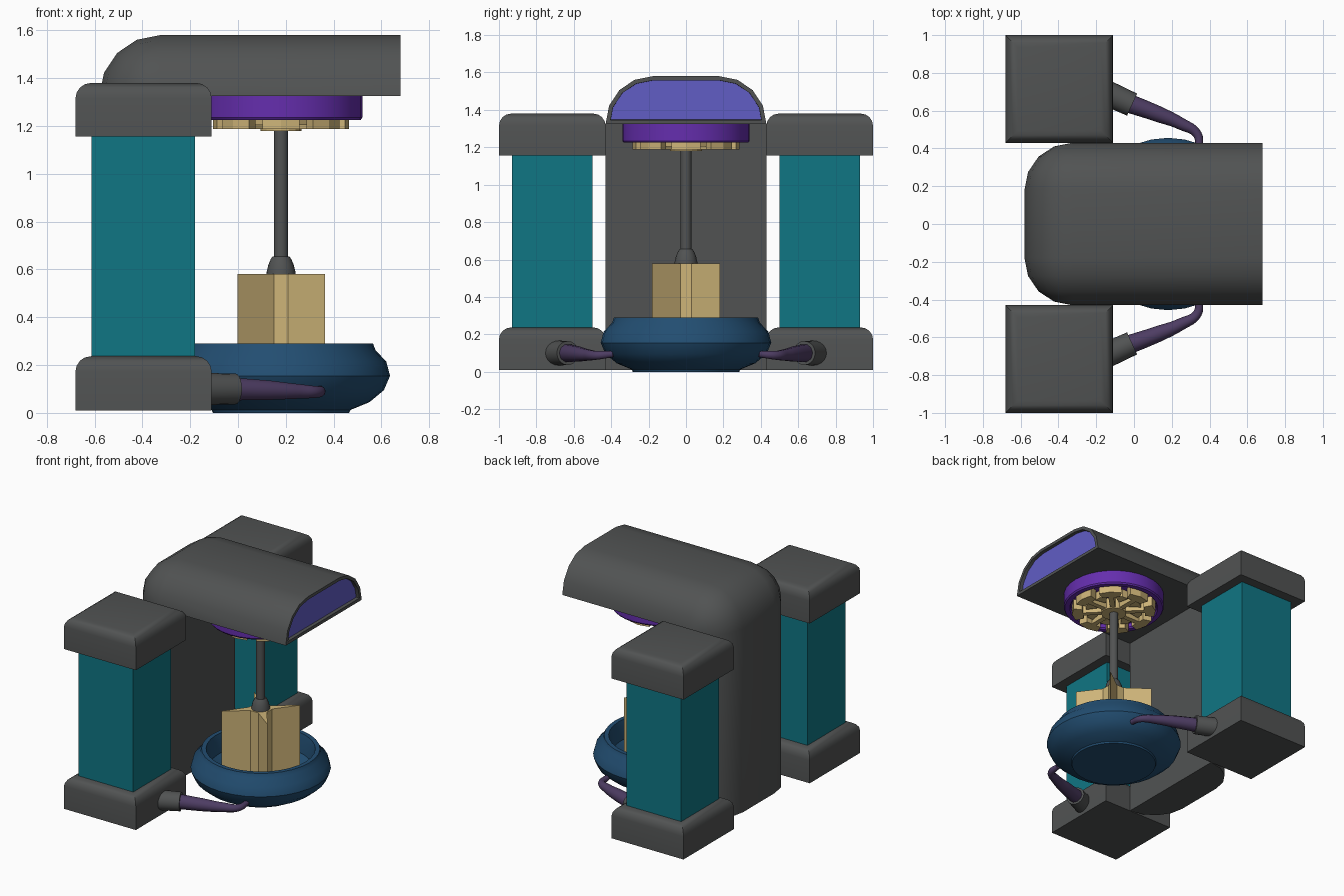
import bpy, bmesh, math
from mathutils import Vector, Matrix

if "Cube" in bpy.data.objects:
    bpy.data.objects.remove(bpy.data.objects["Cube"])


def mat(name, rgb):
    m = bpy.data.materials.new(name)
    m.diffuse_color = (*rgb, 1)
    m.use_nodes = True
    m.node_tree.nodes["Principled BSDF"].inputs["Base Color"].default_value = m.diffuse_color
    return m


GRAY = mat("dark_gray", (0.082, 0.086, 0.086))
TEAL = mat("teal", (0.005, 0.18, 0.23))
PURPLE = mat("purple", (0.13, 0.027, 0.42))
TAN = mat("tan", (0.62, 0.46, 0.19))
NAVY = mat("navy", (0.016, 0.075, 0.165))
VIOLET = mat("screen_violet", (0.12, 0.11, 0.56))
PLUM = mat("plum", (0.075, 0.046, 0.125))
CX = 0.18  # axis of the bowl, rod and dish


def finish(name, bm, *mats, angle=32):
    bmesh.ops.recalc_face_normals(bm, faces=bm.faces)
    me = bpy.data.meshes.new(name)
    bm.to_mesh(me)
    bm.free()
    ob = bpy.data.objects.new(name, me)
    bpy.context.collection.objects.link(ob)
    for m in mats:
        me.materials.append(m)
    smooth(ob, angle)
    return ob


def smooth(ob, angle):
    bpy.ops.object.select_all(action='DESELECT')
    ob.select_set(True)
    bpy.context.view_layer.objects.active = ob
    bpy.ops.object.shade_smooth_by_angle(angle=math.radians(angle))


def block(name, lo, hi, m, bevel=0):
    bm = bmesh.new()
    lo, hi = Vector(lo), Vector(hi)
    bmesh.ops.create_cube(bm, size=1, matrix=Matrix.Translation((lo + hi) / 2) @ Matrix.Diagonal((*(hi - lo), 1)))
    if bevel:  # round only the edges of the top face
        top = [e for e in bm.edges if all(v.co.z > hi.z - 1e-4 for v in e.verts)]
        bmesh.ops.bevel(bm, geom=top, offset=bevel, segments=4, profile=0.5, affect='EDGES')
    return finish(name, bm, m)


def lathe(name, profile, m, n=32):
    """Spin (radius, z) points around the vertical axis at x = CX."""
    bm = bmesh.new()
    vs = [bm.verts.new((CX + r, 0, z)) for r, z in profile]
    es = [bm.edges.new(p) for p in zip(vs, vs[1:])]
    bmesh.ops.spin(bm, geom=vs + es, cent=(CX, 0, 0), axis=(0, 0, 1), angle=2 * math.pi, steps=n)
    bmesh.ops.remove_doubles(bm, verts=bm.verts, dist=1e-4)
    return finish(name, bm, m)


def prism(bm, pts, z0, z1, turn=0):
    """Extrude an outline around the axis at x = CX."""
    rot = Matrix.Rotation(turn, 3, 'Z')
    rings = [[bm.verts.new(rot @ Vector((x, y, z)) + Vector((CX, 0, 0))) for x, y in pts] for z in (z0, z1)]
    bm.faces.new(rings[0])
    bm.faces.new(rings[1])
    for i in range(len(pts)):
        j = (i + 1) % len(pts)
        bm.faces.new((rings[0][i], rings[0][j], rings[1][j], rings[1][i]))


# Body: rounded section running up the back and bent forward into an arm
W, T, P = 0.43, 0.255, Vector((-0.325, 0, 1.325))
section = [(0.18 + 0.25 * math.cos(a), T * math.sin(a)) for a in [i * math.pi / 8 for i in range(5)]]
section += [(-y, w) for y, w in reversed(section)]
frames = [(Vector((P.x, 0, 0.01)), 0)]
frames += [(P, i * math.pi / 8) for i in range(5)]
frames += [(Vector((0.68, 0, P.z)), math.pi / 2)]
bm = bmesh.new()
rings = []
for o, a in frames:
    d = Vector((-math.cos(a), 0, math.sin(a)))
    rings.append([bm.verts.new(o + d * w + Vector((0, y, 0))) for y, w in section])
n = len(section)
for A, B in zip(rings, rings[1:]):
    for i in range(n):
        j = (i + 1) % n
        bm.faces.new((A[i], A[j], B[j], B[i]))
bm.faces.new(rings[0])
front = bm.faces.new(rings[-1])
bmesh.ops.remove_doubles(bm, verts=bm.verts, dist=1e-4)
bmesh.ops.dissolve_degenerate(bm, edges=bm.edges, dist=1e-4)
bmesh.ops.recalc_face_normals(bm, faces=bm.faces)
front = max(bm.faces, key=lambda f: f.calc_center_median().x)
# recessed screen at the end of the arm
bmesh.ops.inset_individual(bm, faces=[front], thickness=0.022, use_even_offset=True)
bmesh.ops.inset_individual(bm, faces=[front], thickness=0.0005, depth=-0.025, use_even_offset=True)
front.material_index = 1
finish("body_arm", bm, GRAY, VIOLET)

# Side pillars with their hoses
for s, side in ((-1, "front"), (1, "back")):
    def yy(a, b):
        return sorted((s * a, s * b))
    y0, y1 = yy(0.43, 1.0)
    block(side + "_pillar_base", (-0.68, y0, 0.01), (-0.11, y1, 0.237), GRAY, 0.065)
    block(side + "_pillar_cap", (-0.68, y0, 1.155), (-0.11, y1, 1.38), GRAY, 0.065)
    y0, y1 = yy(0.5, 0.93)
    block(side + "_pillar_column", (-0.613, y0, 0.23), (-0.18, y1, 1.16), TEAL)

    # collar on the pillar base
    a, b = Vector((-0.17, s * 0.705, 0.1)), Vector((-0.01, s * 0.632, 0.1))
    bm = bmesh.new()
    mtx = Matrix.Translation((a + b) / 2) @ (b - a).to_track_quat('Z', 'Y').to_matrix().to_4x4()
    bmesh.ops.create_cone(bm, cap_ends=True, segments=20, radius1=0.068, radius2=0.064,
                          depth=(b - a).length, matrix=mtx)
    finish(side + "_hose_collar", bm, GRAY)

    # tapering hose that curls in to the bowl
    cu = bpy.data.curves.new(side + "_hose", 'CURVE')
    cu.dimensions = '3D'
    cu.bevel_depth = 1
    cu.bevel_resolution = 3
    cu.use_fill_caps = True
    cu.resolution_u = 6
    sp = cu.splines.new('BEZIER')
    pts = [(-0.03, 0.64, 0.1, 0.05), (0.12, 0.585, 0.095, 0.043), (0.25, 0.53, 0.09, 0.032),
           (0.335, 0.475, 0.088, 0.024), (0.345, 0.39, 0.095, 0.018)]
    sp.bezier_points.add(len(pts) - 1)
    for p, (x, y, z, r) in zip(sp.bezier_points, pts):
        p.co = (x, s * y, z)
        p.radius = r
        p.handle_left_type = p.handle_right_type = 'AUTO'
    ob = bpy.data.objects.new(side + "_hose", cu)
    bpy.context.collection.objects.link(ob)
    cu.materials.append(PLUM)
    bpy.ops.object.select_all(action='DESELECT')
    ob.select_set(True)
    bpy.context.view_layer.objects.active = ob
    bpy.ops.object.convert(target='MESH')
    smooth(bpy.context.view_layer.objects.active, 50)

# Bowl
lathe("bowl", [(0, 0), (0.285, 0), (0.29, 0.012), (0.37, 0.045), (0.43, 0.095), (0.456, 0.155), (0.44, 0.215),
               (0.395, 0.262), (0.385, 0.29), (0.355, 0.29), (0.345, 0.25), (0.335, 0.16), (0.28, 0.11), (0, 0.1)], NAVY)

# Four-pointed core standing in the bowl
bm = bmesh.new()
star = []
for i in range(4):
    c, q = math.cos(i * math.pi / 2), math.sin(i * math.pi / 2)
    for x, y in ((0.07, -0.03), (0.07, 0.03), (0.183, 0.183)):
        star.append((x * c - y * q, x * q + y * c))
prism(bm, star, 0.1, 0.58)
finish("star_core", bm, TAN, angle=20)

# Rod with its bell-shaped foot
lathe("rod", [(0, 0.57), (0.062, 0.57), (0.06, 0.59), (0.053, 0.62), (0.042, 0.645), (0.034, 0.655),
              (0.03, 0.655), (0.03, 1.2), (0, 1.2)], GRAY, 16)

# Dish under the arm
lathe("dish", [(0, 1.33), (0.34, 1.33), (0.34, 1.235), (0.333, 1.225), (0.3, 1.225), (0.292, 1.235),
               (0.292, 1.262), (0, 1.262)], PURPLE)

# Ornament inside the dish: hub, eight spokes with end blocks, eight wedges between
bm = bmesh.new()
for i in range(8):
    t = i * math.pi / 4
    prism(bm, [(0.07, -0.018), (0.21, -0.018), (0.21, -0.06), (0.268, -0.078), (0.285, 0),
               (0.268, 0.078), (0.21, 0.06), (0.21, 0.018), (0.07, 0.018)], 1.188, 1.265, t)
    prism(bm, [(0.115, 0), (0.185, -0.045), (0.2, 0), (0.185, 0.045)], 1.205, 1.265, t + math.pi / 8)
prism(bm, [(0.085 * math.cos(i * math.pi / 8), 0.085 * math.sin(i * math.pi / 8)) for i in range(16)], 1.18, 1.265)
finish("dish_ornament", bm, TAN, angle=20)
